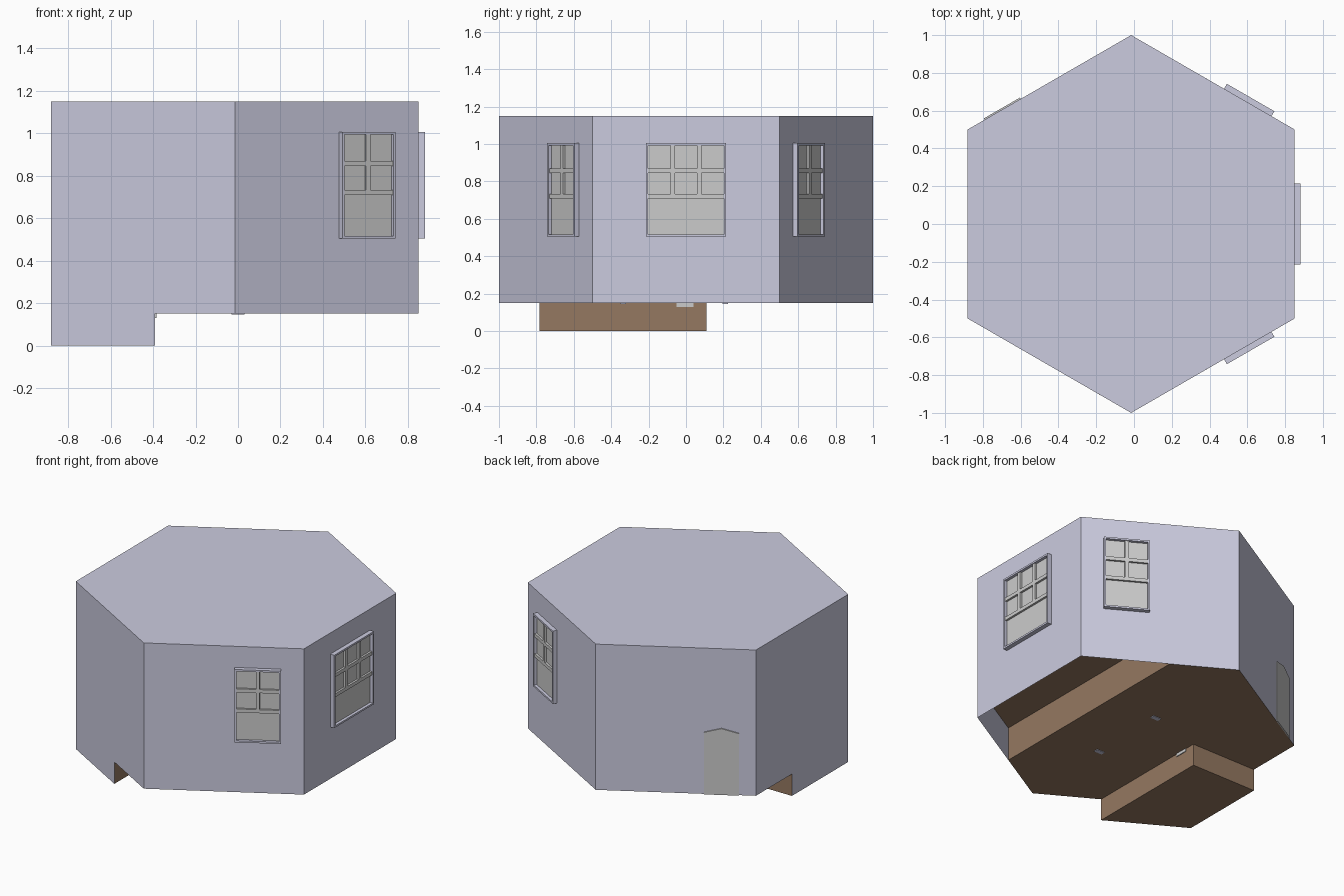
import bpy, bmesh, math
from mathutils import Matrix, Vector

if "Cube" in bpy.data.objects:
    bpy.data.objects.remove(bpy.data.objects["Cube"])

CX, AP = -0.015, 0.866          # hexagon centre and apothem
XR, XL = CX + AP, CX - AP       # flat sides
Z0, Z1 = 0.15, 1.15             # main floor and roof
SEAT_X, SEAT_Z = 0.365, 0.38    # raised platform under the wide window
STEP_X, STEP_Y = -0.39, 0.11    # sunken entry floor


def material(name, rgb):
    m = bpy.data.materials.new(name)
    m.diffuse_color = (*rgb, 1)
    m.use_nodes = True
    m.node_tree.nodes["Principled BSDF"].inputs["Base Color"].default_value = m.diffuse_color
    return m


LILAC = material("lilac", (0.60, 0.60, 0.74))
BROWN = material("brown", (0.30, 0.19, 0.12))


def finish(bm, name, mat=None, matrix=None):
    me = bpy.data.meshes.new(name)
    bm.to_mesh(me)
    bm.free()
    ob = bpy.data.objects.new(name, me)
    bpy.context.collection.objects.link(ob)
    if mat:
        me.materials.append(mat)
    if matrix:
        ob.matrix_world = matrix
    return ob


def sheet(name, polys, mat, outward):
    """Faces from point lists, each turned to agree with outward(centre)."""
    bm = bmesh.new()
    for p in polys:
        f = bm.faces.new([bm.verts.new(v) for v in p])
        f.normal_update()
        if f.normal.dot(outward(f.calc_center_median())) < 0:
            f.normal_flip()
    bmesh.ops.remove_doubles(bm, verts=bm.verts, dist=1e-4)
    return finish(bm, name, mat)


def box(bm, lo, hi):
    lo, hi = Vector(lo), Vector(hi)
    m = Matrix.Translation((lo + hi) / 2) @ Matrix.Diagonal((*(hi - lo), 1))
    bmesh.ops.create_cube(bm, size=1, matrix=m)


def half(x):                    # half width of the hexagon at x
    return 1 - abs(x - CX) / math.sqrt(3)


def flat(pts, z):
    return [(x, y, z) for x, y in pts]


def upright(a, b, za, zb):
    return [(*a, za), (*b, za), (*b, zb), (*a, zb)]


# outer walls, including the lower apron around the sunken entry
ring = [(XR, -0.5), (XR, 0.5), (CX, 1), (XL, 0.5), (XL, -0.5), (CX, -1)]
step = [(XL, STEP_Y), (XL, -0.5), (STEP_X, -half(STEP_X)), (STEP_X, STEP_Y)]
walls = [upright(ring[i], ring[(i + 1) % 6], Z0, Z1) for i in range(6)]
walls += [upright(step[i], step[i + 1], 0, Z0) for i in range(2)]
mid = Vector((CX, 0, 0.65))
sheet("walls", walls, LILAC, lambda c: c - mid)

# flat roof
sheet("roof", [flat(ring, Z1)], LILAC, lambda c: Vector((0, 0, 1)))

# floor on three levels with brown risers
h = half(SEAT_X)
a, b = (SEAT_X, -h), (SEAT_X, h)
main = [a, b, ring[2], ring[3], step[0], step[3], step[2], ring[5]]
floor = [flat(main, Z0), flat(step, 0), flat([a, ring[0], ring[1], b], SEAT_Z),
         upright(a, b, Z0, SEAT_Z),
         upright(step[2], step[3], 0, Z0), upright(step[3], step[0], 0, Z0)]
sheet("floor", floor, BROWN, lambda c: Vector((1, 1, -1)))


def on_wall(deg, off):
    """Frame on a wall: x outward, y along the wall, z up."""
    return (Matrix.Translation((CX, 0, 0)) @ Matrix.Rotation(math.radians(deg), 4, 'Z')
            @ Matrix.Translation((AP, off, 0)))


# sash windows: lilac surround, grey glazing and bars
def window(name, deg, off, w, cols):
    m = on_wall(deg, off)
    r, lo, hi, t, d = w / 2, 0.505, 1.005, 0.012, 0.03
    bm = bmesh.new()
    for s in (-1, 1):
        y0, y1 = sorted((s * r, s * (r - t)))
        box(bm, (0, y0, lo), (d, y1, hi))
    box(bm, (0, t - r, lo), (d, r - t, lo + t))
    box(bm, (0, t - r, hi - t), (d, r - t, hi))
    finish(bm, name + "_surround", LILAC, m)
    bm = bmesh.new()
    box(bm, (0, t - r, lo + t), (0.01, r - t, hi - t))
    for z in (0.72, 0.858):
        box(bm, (0, t - r, z - 0.012), (0.024, r - t, z + 0.012))
    for i in range(1, cols):
        y = -r + w * i / cols
        box(bm, (0, y - 0.012, 0.72), (0.024, y + 0.012, hi - t))
    finish(bm, name + "_glazing", None, m)


window("side_window", 0, 0, 0.43, 3)
window("front_window", -60, 0.213, 0.29, 2)
window("back_window", 60, -0.213, 0.29, 2)

# shallow pointed door
bm = bmesh.new()
prof = [(-0.11, Z0), (0.11, Z0), (0.11, 0.575), (0, 0.605), (-0.11, 0.575)]
f = bm.faces.new([bm.verts.new((0, y, z)) for y, z in prof])
r = bmesh.ops.extrude_face_region(bm, geom=[f])
bmesh.ops.translate(bm, vec=(0.008, 0, 0),
                    verts=[v for v in r["geom"] if isinstance(v, bmesh.types.BMVert)])
bmesh.ops.recalc_face_normals(bm, faces=bm.faces)
finish(bm, "door", None, on_wall(120, 0.285))

# tread end poking through the riser, furniture feet poking through the floor
bm = bmesh.new()
box(bm, (-0.43, -0.05, 0.13), (-0.385, 0.04, 0.16))
finish(bm, "tread_end")
for i, y in enumerate((-0.335, 0.21)):
    bm = bmesh.new()
    box(bm, (-0.03, y - 0.015, 0.146), (0.03, y + 0.015, 0.16))
    finish(bm, f"furniture_foot_{i + 1}", LILAC)
